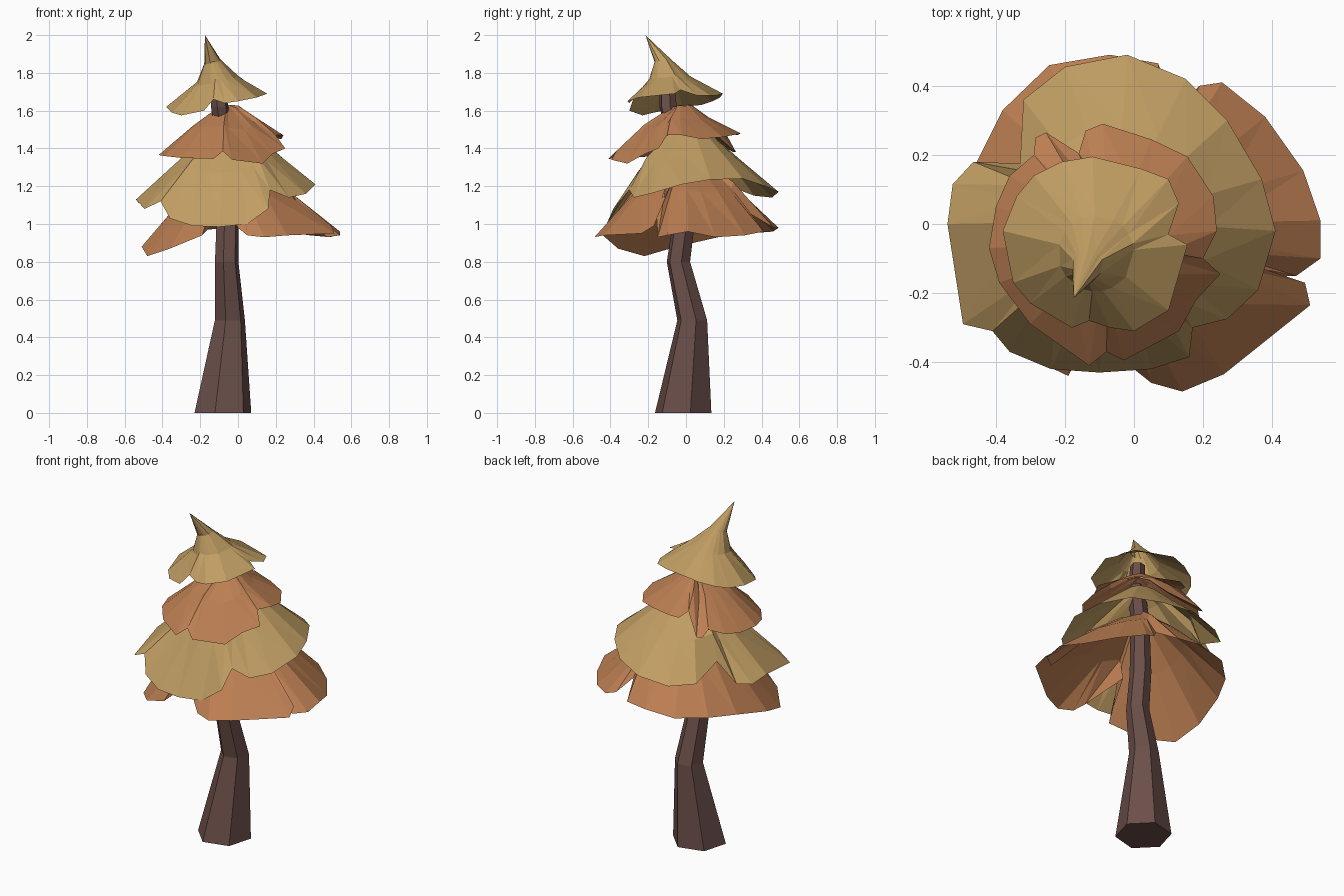
import bpy, math


def material(name, rgb):
    m = bpy.data.materials.new(name)
    m.diffuse_color = (*rgb, 1)
    return m


ORANGE = material("rust orange leaves", (0.50, 0.21, 0.085))
YELLOW = material("golden leaves", (0.53, 0.34, 0.125))
BARK = material("dark bark", (0.145, 0.077, 0.066))


def mesh_object(name, verts, faces, mat):
    me = bpy.data.meshes.new(name)
    me.from_pydata(verts, [], faces)
    me.materials.append(mat)
    ob = bpy.data.objects.new(name, me)
    bpy.context.collection.objects.link(ob)
    return ob


def bridge(a, b, n):
    """Quads between two rings of n points starting at index a (upper) and b (lower)."""
    return [(a + i, b + i, b + (i + 1) % n, a + (i + 1) % n) for i in range(n)]


def skirt(name, mat, tip, rings, rim):
    """Ragged leaf tier: tip, round rings (x, y, radius, z), then an uneven rim."""
    n = len(rim)
    mean = sum(p[2] for p in rim) / n
    verts, faces = [tip], [(0, 1 + i, 1 + (i + 1) % n) for i in range(n)]
    for k, (cx, cy, r, z) in enumerate(rings):
        follow = 0.4 * (k + 1) / len(rings)      # rings lean with the rim
        for x, y, h in rim:
            a = math.atan2(y - cy, x - cx)
            verts.append((cx + r * math.cos(a), cy + r * math.sin(a),
                          z + follow * (h - mean)))
        faces += bridge(1 + k * n, 1 + (k + 1) * n, n)
    verts += rim
    # split quads into flat triangles
    tris = []
    for f in faces:
        tris += [f] if len(f) == 3 else [(f[0], f[1], f[2]), (f[0], f[2], f[3])]
    return mesh_object(name, verts, tris, mat)


# Trunk: bent, tapering six-sided column (x, y, z, radius)
path = [(-0.08, -0.015, 0, 0.155), (-0.043, 0.033, 0.49, 0.082),
        (-0.06, -0.04, 0.8, 0.064), (-0.055, -0.01, 1.02, 0.06),
        (-0.06, -0.02, 1.35, 0.052), (-0.097, -0.095, 1.62, 0.047),
        (-0.11, -0.1, 1.76, 0.04)]
S = 6
tv, tf = [], [tuple(range(S))[::-1]]
for x, y, z, r in path:
    for i in range(S):
        a = math.tau * i / S + 0.25
        tv.append((x + r * math.cos(a), y + r * math.sin(a), z))
for k in range(len(path) - 1):
    tf += bridge((k + 1) * S, k * S, S)
tf.append(tuple(range(len(tv) - S, len(tv))))
mesh_object("trunk", tv, tf, BARK)

# Lowest tier, with deep splits at the front, right and back
skirt("lowest_leaves", ORANGE, (-0.04, 0.0, 1.36),
      [(-0.03, 0.0, 0.1, 1.32), (-0.01, 0.0, 0.27, 1.18)],
      [(0.54, 0.01, 0.96), (0.49, 0.155, 0.93), (0.38, 0.31, 0.94),
       (0.255, 0.41, 0.96), (0.19, 0.40, 0.98), (0.12, 0.33, 1.06),
       (0.07, 0.465, 0.98), (-0.07, 0.49, 0.98), (-0.245, 0.46, 0.96),
       (-0.38, 0.33, 0.95), (-0.46, 0.17, 0.93), (-0.51, -0.05, 0.88),
       (-0.48, -0.22, 0.83), (-0.36, -0.36, 0.87), (-0.19, -0.44, 0.94),
       (-0.15, -0.36, 0.98), (-0.09, -0.2, 1.08), (0.0, -0.42, 0.98),
       (0.05, -0.46, 0.94), (0.14, -0.485, 0.93), (0.26, -0.435, 0.94),
       (0.51, -0.235, 0.95), (0.495, -0.17, 0.99), (0.36, -0.155, 1.05),
       (0.47, -0.15, 0.93), (0.54, -0.1, 0.94)])

# Second tier
skirt("second_leaves", YELLOW, (-0.05, 0.0, 1.55),
      [(-0.05, 0.01, 0.11, 1.48), (-0.05, 0.01, 0.27, 1.33)],
      [(0.41, -0.02, 1.21), (0.37, 0.13, 1.235), (0.27, 0.30, 1.24),
       (0.15, 0.42, 1.2), (-0.02, 0.49, 1.17), (-0.2, 0.455, 1.14),
       (-0.32, 0.36, 1.15), (-0.33, 0.175, 1.22), (-0.465, 0.18, 1.12),
       (-0.525, 0.115, 1.11), (-0.54, 0.0, 1.13), (-0.495, -0.29, 1.08),
       (-0.41, -0.31, 1.12), (-0.36, -0.37, 1.03), (-0.24, -0.42, 0.99),
       (-0.1, -0.43, 0.985), (0.05, -0.42, 1.0), (0.16, -0.385, 1.08),
       (0.17, -0.30, 1.18), (0.27, -0.275, 1.14), (0.36, -0.19, 1.16)])

# Third tier
skirt("third_leaves", ORANGE, (-0.05, -0.03, 1.63),
      [(-0.06, -0.03, 0.06, 1.615), (-0.07, -0.05, 0.17, 1.535)],
      [(0.24, -0.02, 1.47), (0.23, 0.08, 1.45), (0.155, 0.195, 1.46),
       (0.05, 0.245, 1.47), (-0.09, 0.29, 1.48), (-0.14, 0.27, 1.47),
       (-0.16, 0.205, 1.49), (-0.255, 0.265, 1.38), (-0.285, 0.25, 1.38),
       (-0.29, 0.20, 1.41), (-0.36, 0.14, 1.38), (-0.40, 0.05, 1.365),
       (-0.42, -0.07, 1.365), (-0.39, -0.17, 1.36), (-0.3, -0.29, 1.35),
       (-0.13, -0.41, 1.345), (-0.08, -0.37, 1.385), (-0.03, -0.395, 1.34),
       (0.13, -0.31, 1.32), (0.18, -0.22, 1.37), (0.25, -0.145, 1.40),
       (0.20, -0.10, 1.47)])

# Top tier with a bent pointed tip
skirt("top_leaves", YELLOW, (-0.175, -0.215, 2.0),
      [(-0.135, -0.12, 0.045, 1.86), (-0.11, -0.085, 0.11, 1.765)],
      [(0.10, -0.03, 1.71), (0.13, 0.06, 1.68), (0.10, 0.13, 1.68),
       (0.02, 0.16, 1.68), (-0.12, 0.195, 1.69), (-0.21, 0.18, 1.67),
       (-0.29, 0.14, 1.65), (-0.34, 0.08, 1.63), (-0.38, -0.02, 1.62),
       (-0.35, -0.17, 1.59), (-0.30, -0.23, 1.575), (-0.18, -0.30, 1.60),
       (-0.13, -0.28, 1.66), (-0.07, -0.30, 1.64), (0.0, -0.31, 1.65),
       (0.10, -0.25, 1.67), (0.155, -0.06, 1.69)])
